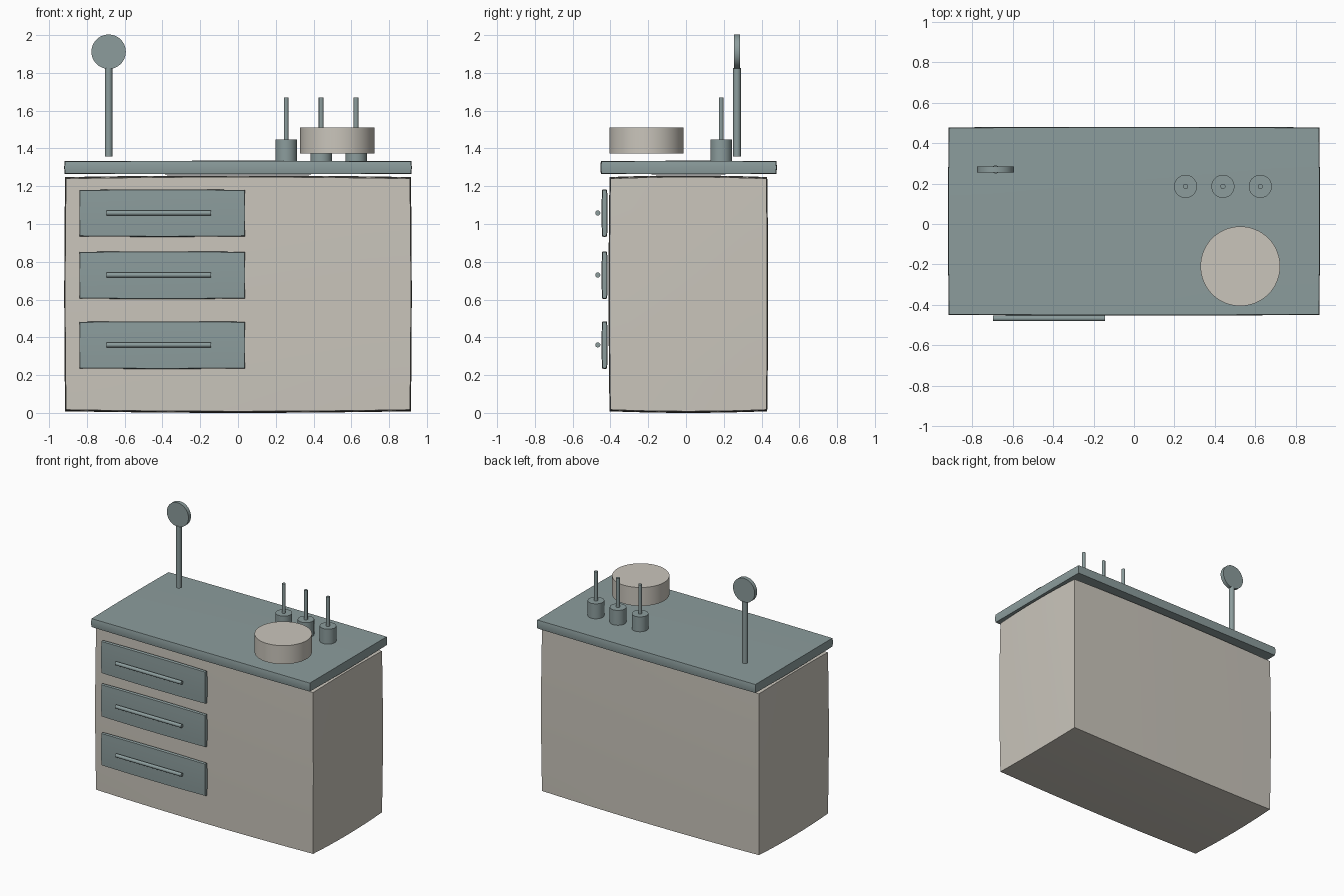
import bpy, bmesh, math
from mathutils import Matrix, Vector

if "Cube" in bpy.data.objects:
    bpy.data.objects.remove(bpy.data.objects["Cube"])


def material(name, rgb):
    m = bpy.data.materials.new(name)
    m.diffuse_color = (*rgb, 1)
    m.use_nodes = True
    m.node_tree.nodes["Principled BSDF"].inputs["Base Color"].default_value = m.diffuse_color
    return m


TEAL = material("grey_teal", (0.262, 0.335, 0.335))
BEIGE = material("warm_beige", (0.59, 0.56, 0.50))


def finish(bm, name, mat):
    me = bpy.data.meshes.new(name)
    bmesh.ops.recalc_face_normals(bm, faces=bm.faces)
    bm.to_mesh(me)
    bm.free()
    me.materials.append(mat)
    ob = bpy.data.objects.new(name, me)
    bpy.context.collection.objects.link(ob)
    bpy.ops.object.select_all(action='DESELECT')
    ob.select_set(True)
    bpy.context.view_layer.objects.active = ob
    bpy.ops.object.shade_smooth_by_angle(angle=math.radians(35))
    return ob


def pillow_box(name, lo, hi, inset, mat):
    """Box with gently bulging faces; inset = how far the corners pull in."""
    bm = bmesh.new()
    bmesh.ops.create_cube(bm, size=2)
    bmesh.ops.subdivide_edges(bm, edges=bm.edges[:], cuts=7, use_grid_fill=True)
    lo, hi = Vector(lo), Vector(hi)
    mid, half = (lo + hi) / 2, (hi - lo) / 2
    for v in bm.verts:
        c = v.co.copy()
        for i in range(3):
            a, b = c[(i + 1) % 3], c[(i + 2) % 3]
            v.co[i] = mid[i] + c[i] * (half[i] - inset[i] * (a * a + b * b) / 2)
    return finish(bm, name, mat)


def cylinder(name, centre, r, length, axis, mat, sides=48):
    bm = bmesh.new()
    bmesh.ops.create_cone(bm, cap_ends=True, segments=sides,
                          radius1=r, radius2=r, depth=length)
    turn = {'X': Matrix.Rotation(math.pi / 2, 4, 'Y'),
            'Y': Matrix.Rotation(math.pi / 2, 4, 'X'),
            'Z': Matrix.Identity(4)}[axis]
    bm.transform(Matrix.Translation(centre) @ turn)
    return finish(bm, name, mat)


# Cabinet and worktop
pillow_box("cabinet_body", (-0.92, -0.41, 0), (0.92, 0.435, 1.257),
           (0.01, 0.01, 0.017), BEIGE)
pillow_box("worktop", (-0.92, -0.453, 1.263), (0.92, 0.481, 1.335),
           (0.005, 0.006, 0.004), TEAL)

# Drawer fronts with bar handles
for n, (z0, z1, zh) in enumerate([(0.233, 0.485, 0.36),
                                  (0.603, 0.855, 0.73),
                                  (0.932, 1.183, 1.058)], 1):
    pillow_box(f"drawer_front_{n}", (-0.84, -0.447, z0), (0.038, -0.415, z1),
               (0.004, 0.005, 0.006), TEAL)
    cylinder(f"drawer_handle_{n}", (-0.42, -0.467, zh), 0.0135, 0.553, 'X', TEAL, 24)

# Round mirror on a stem
cylinder("mirror_stem", (-0.685, 0.27, 1.592), 0.02, 0.47, 'Z', TEAL, 32)
cylinder("mirror_disc", (-0.685, 0.27, 1.912), 0.091, 0.03, 'Y', TEAL)

# Basin
cylinder("basin", (0.526, -0.209, 1.442), 0.197, 0.14, 'Z', BEIGE, 64)

# Three jars, each with a rod
for n in range(3):
    x = 0.255 + 0.185 * n
    cylinder(f"jar_{n + 1}", (x, 0.186, 1.389), 0.057, 0.116, 'Z', TEAL)
    cylinder(f"jar_rod_{n + 1}", (x, 0.186, 1.549), 0.0125, 0.24, 'Z', TEAL, 24)
